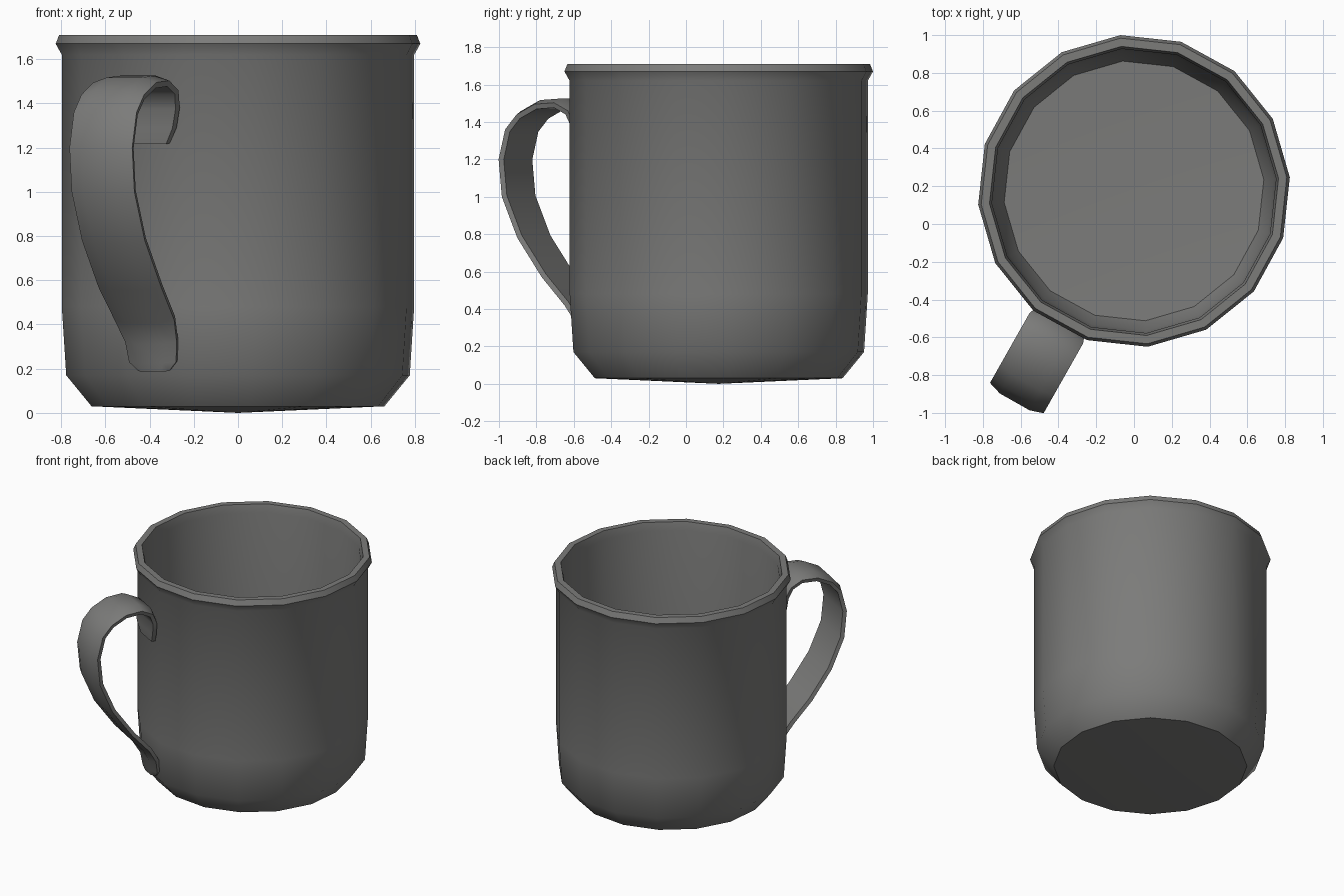
import bpy, bmesh, math
from mathutils import Vector

if "Cube" in bpy.data.objects:
    bpy.data.objects.remove(bpy.data.objects["Cube"])

CENTER = Vector((0, 0.175, 0))
SIDES = 16

grey = bpy.data.materials.new("dark grey enamel")
grey.diffuse_color = (0.2, 0.2, 0.195, 1)
grey.use_nodes = True
grey.node_tree.nodes["Principled BSDF"].inputs["Base Color"].default_value = grey.diffuse_color


def finish(name, bm, angle):
    """Turn a bmesh into a smooth-shaded object."""
    bmesh.ops.recalc_face_normals(bm, faces=bm.faces[:])
    mesh = bpy.data.meshes.new(name)
    bm.to_mesh(mesh)
    bm.free()
    mesh.materials.append(grey)
    obj = bpy.data.objects.new(name, mesh)
    bpy.context.collection.objects.link(obj)
    bpy.ops.object.select_all(action='DESELECT')
    obj.select_set(True)
    bpy.context.view_layer.objects.active = obj
    bpy.ops.object.shade_smooth_by_angle(angle=math.radians(angle))
    return obj


def bridge(bm, a, b):
    n = len(a)
    for i in range(n):
        j = (i + 1) % n
        bm.faces.new((a[i], a[j], b[j], b[i]))


# Cup body: one closed profile (radius, height), outside up and inside down
profile = [(0.665, 0.03), (0.78, 0.17), (0.80, 0.48), (0.80, 1.62),
           (0.828, 1.67), (0.812, 1.71), (0.768, 1.71), (0.755, 1.65),
           (0.762, 0.50), (0.74, 0.20), (0.69, 0.09)]
bm = bmesh.new()
rings = []
for r, z in profile:
    ring = []
    for k in range(SIDES):
        a = math.radians(5) + math.tau * k / SIDES
        ring.append(bm.verts.new(CENTER + Vector((r * math.cos(a), r * math.sin(a), z))))
    rings.append(ring)
for a, b in zip(rings, rings[1:]):
    bridge(bm, a, b)
for ring, z in ((rings[0], 0.0), (rings[-1], 0.06)):  # shallow cone base and floor
    mid = bm.verts.new(CENTER + Vector((0, 0, z)))
    for k in range(SIDES):
        bm.faces.new((ring[k], ring[(k + 1) % SIDES], mid))
finish("cup_body", bm, 48)

# Handle: crowned strap swept along a path (distance from axis, height, width)
path = [(0.785, 1.22, 0.55), (0.795, 1.29, 0.8), (0.80, 1.38, 0.92),
        (0.835, 1.46, 1), (0.92, 1.503, 1), (1.04, 1.495, 1),
        (1.15, 1.44, 1), (1.22, 1.36, 1), (1.26, 1.20, 1), (1.24, 1.00, 1),
        (1.145, 0.78, 1), (0.995, 0.57, 1), (0.86, 0.42, 0.95),
        (0.80, 0.32, 0.82), (0.785, 0.23, 0.75), (0.775, 0.19, 0.5)]
section = [(-0.163, 0), (-0.09, 0.023), (0.09, 0.023), (0.163, 0),
           (0.155, -0.027), (-0.155, -0.027)]
ang = math.radians(240.5)
out = Vector((math.cos(ang), math.sin(ang), 0))
side = Vector((-out.y, out.x, 0))
up = Vector((0, 0, 1))
bm = bmesh.new()
rings = []
for i, (u, z, w) in enumerate(path):
    p, q = path[max(i - 1, 0)], path[min(i + 1, len(path) - 1)]
    t = Vector((q[0] - p[0], q[1] - p[1])).normalized()
    normal = out * -t.y + up * t.x
    rings.append([bm.verts.new(CENTER + out * u + up * z + side * (s * w) + normal * n)
                  for s, n in section])
for a, b in zip(rings, rings[1:]):
    bridge(bm, a, b)
bm.faces.new(rings[0])
bm.faces.new(rings[-1])
finish("handle", bm, 45)
